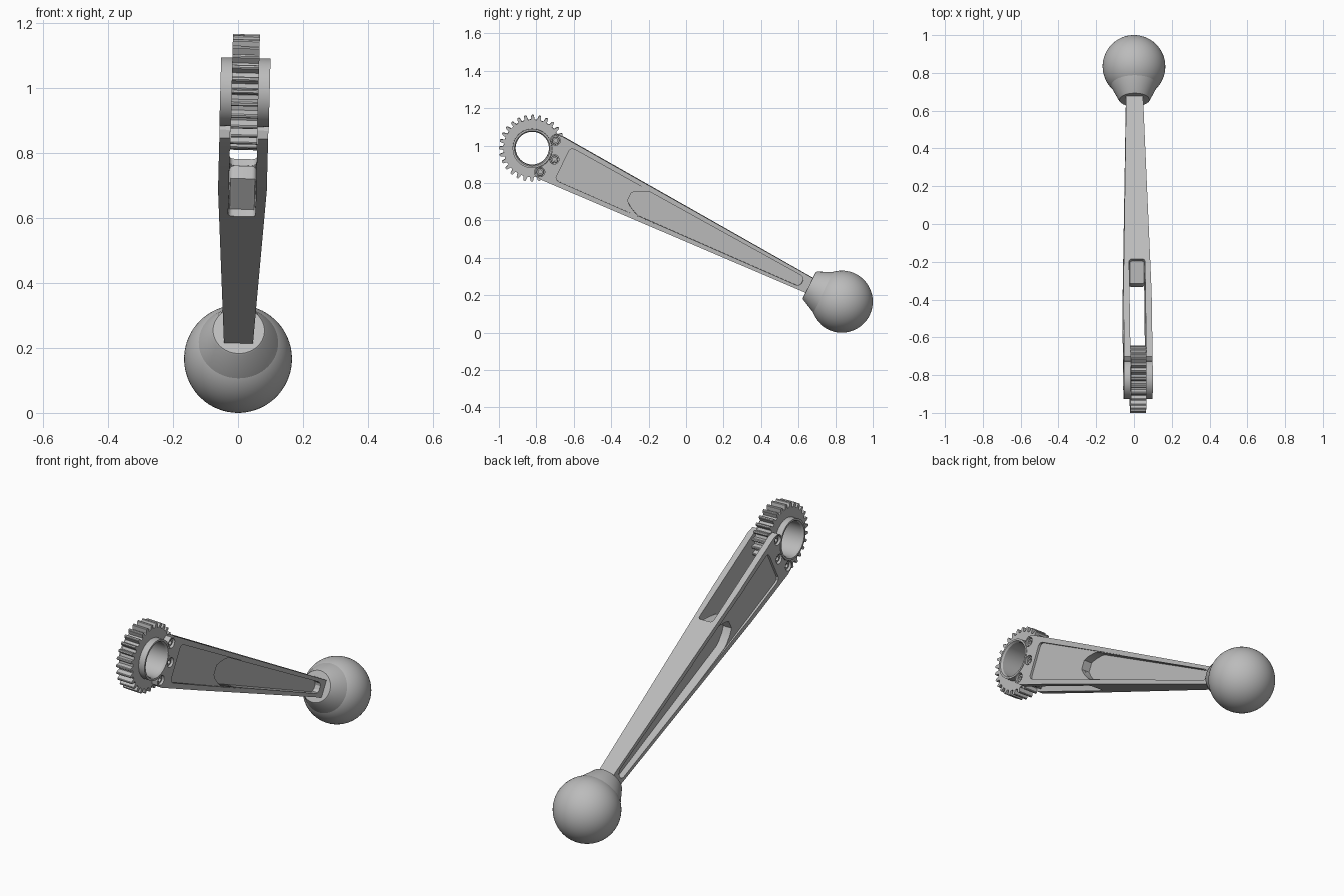
import bpy, bmesh, math
from mathutils import Matrix

cube = bpy.data.objects.get("Cube")
if cube:
    bpy.data.objects.remove(cube, do_unlink=True)

grey = bpy.data.materials.new("plain grey")
grey.use_nodes = True
grey.diffuse_color = (0.5, 0.5, 0.5, 1)
grey.node_tree.nodes["Principled BSDF"].inputs["Base Color"].default_value = (0.5, 0.5, 0.5, 1)

# Working frame: origin at gear centre, y along the arm to the knob, z across it
LENGTH = 1.848
FRAME = (Matrix.Translation((0, 0.834, 0.166)) @ Matrix.Rotation(0.026, 4, 'Y')
         @ Matrix.Rotation(math.radians(-26.37), 4, 'X') @ Matrix.Translation((0, -LENGTH, 0)))


def finish(name, bm):
    bmesh.ops.recalc_face_normals(bm, faces=bm.faces)
    mesh = bpy.data.meshes.new(name)
    bm.to_mesh(mesh)
    bm.free()
    mesh.materials.append(grey)
    ob = bpy.data.objects.new(name, mesh)
    bpy.context.collection.objects.link(ob)
    return ob


def prism(name, outline, x0, x1, round_edges=None, radius=0.015):
    """Extrude a side outline between two x positions."""
    bm = bmesh.new()
    rings = [[bm.verts.new((x, u, v)) for u, v in outline] for x in (x0, x1)]
    bm.faces.new(rings[0])
    bm.faces.new(rings[1])
    n = len(outline)
    for i in range(n):
        j = (i + 1) % n
        bm.faces.new((rings[0][i], rings[0][j], rings[1][j], rings[1][i]))
    if round_edges:
        edges = [e for e in bm.edges if round_edges(e)]
        bmesh.ops.bevel(bm, geom=edges, offset=radius, segments=4, profile=0.5, affect='EDGES')
    return finish(name, bm)


def circle(u, v, r, n=48):
    return [(u + r * math.cos(2 * math.pi * i / n), v + r * math.sin(2 * math.pi * i / n))
            for i in range(n)]


def mirrored(half):
    """Complete an upper half outline with its reflection below the arm axis."""
    return half + [(u, -v) for u, v in reversed(half)]


def lathe(name, profile, axis, n=64, closed=False):
    """Revolve (distance along axis, radius) points about the x or y axis."""
    bm = bmesh.new()
    rows = []
    for t, r in profile:
        row = []
        for i in range(1 if r == 0 else n):
            a = 2 * math.pi * i / n
            p, q = r * math.cos(a), r * math.sin(a)
            row.append(bm.verts.new((t, p, q) if axis == 'X' else (p, t, q)))
        rows.append(row)
    for a, b in zip(rows, rows[1:] + (rows[:1] if closed else [])):
        for i in range(n):
            j = (i + 1) % n
            quad = [a[i % len(a)], a[j % len(a)], b[j % len(b)], b[i % len(b)]]
            bm.faces.new(list(dict.fromkeys(quad)))
    return finish(name, bm)


def carve(ob, cutters):
    for c in cutters:
        c.hide_render = True
        mod = ob.modifiers.new("cut", 'BOOLEAN')
        mod.operation = 'DIFFERENCE'
        mod.solver = 'EXACT'
        mod.object = c
        bpy.context.view_layer.objects.active = ob
        bpy.ops.object.modifier_apply(modifier=mod.name)
        bpy.data.objects.remove(c, do_unlink=True)


# Arm: a tapering bar, parallel near the gear and narrowing toward the knob
def arm_half_width(u):
    return 0.075 - 0.03 * max(0, u - 0.456) / 1.18


bm = bmesh.new()
sections = [(0.062, 0.1), (0.075, 0.122), (0.115, 0.129), (0.456, 0.110), (1.7, 0.041)]
rows = []
for u, h in sections:
    w = arm_half_width(u)
    rows.append([bm.verts.new((x, u, v)) for x, v in ((-w, -h), (w, -h), (w, h), (-w, h))])
bm.faces.new(rows[0])
bm.faces.new(rows[-1])
for a, b in zip(rows, rows[1:]):
    for i in range(4):
        j = (i + 1) % 4
        bm.faces.new((a[i], a[j], b[j], b[i]))
arm = finish("arm", bm)

# Fork slot with an inward pointing end
slot = mirrored([(-0.2, 0.2), (0.672, 0.2), (0.66, 0.075), (0.555, 0.022)])
cutters = [prism("slot_cutter", slot, -0.042, 0.042,
                 lambda e: all(v.co.y > 0.5 for v in e.verts)
                 and abs(e.verts[0].co.x - e.verts[1].co.x) < 0.01),
           prism("hub_cutter", circle(0, 0, 0.107, 64), -0.2, 0.2)]

# Side pockets: a shallow one, then a deep one leaving a thin web
shallow = mirrored([(0.182, 0.06), (0.182, 0.08), (0.19, 0.092), (0.205, 0.096),
                    (1.59, 0.031), (1.605, 0.025), (1.613, 0.01)])
deep = mirrored([(0.58, 0.024), (0.605, 0.044), (0.645, 0.064), (0.67, 0.071),
                 (1.585, 0.029), (1.60, 0.024), (1.609, 0.01)])
for s in (-1, 1):
    cutters.append(prism("pocket_cutter", shallow, s * 0.063, s * 0.2))
    cutters.append(prism("web_cutter", deep, s * 0.015, s * 0.21))
    for k in (-45, 0, 45):
        u, v = 0.132 * math.cos(math.radians(k)), 0.132 * math.sin(math.radians(k))
        cutters.append(prism("bolt_cutter", circle(u, v, 0.025, 24), s * 0.05, s * 0.2))
carve(arm, cutters)
parts = [arm]

# Bolt heads sunk in the fork
for s, side in ((1, "left"), (-1, "right")):
    for k in (-45, 0, 45):
        u, v = 0.132 * math.cos(math.radians(k)), 0.132 * math.sin(math.radians(k))
        head = lathe(side + "_bolt", [(s * x, r) for x, r in
                     ((0.045, 0.02), (0.064, 0.02), (0.066, 0.018), (0.066, 0.01), (0.05, 0.01), (0.05, 0))],
                     'X', 24)
        head.data.transform(Matrix.Translation((0, u, v)))
        parts.append(head)

# Gear ring and its bored hub
TEETH = 28
outline = []
for i in range(TEETH):
    for f, r in ((-0.3, 0.154), (-0.17, 0.175), (-0.08, 0.178), (0.08, 0.178), (0.17, 0.175), (0.3, 0.154)):
        a = 2 * math.pi * (i + f) / TEETH
        outline.append((r * math.cos(a), r * math.sin(a)))
gear = prism("gear", outline, -0.0415, 0.0415)
carve(gear, [prism("bore_cutter", circle(0, 0, 0.098, 64), -0.2, 0.2)])
hub = lathe("gear_hub", [(-0.076, 0.095), (-0.076, 0.105), (0.076, 0.105), (0.076, 0.095),
                         (0.066, 0.089), (-0.066, 0.089)], 'X', closed=True)
parts += [gear, hub]

# Round knob with a conical collar
R = 0.166
ball = [(LENGTH - R * math.cos(math.pi * i / 32), R * math.sin(math.pi * i / 32)) for i in range(33)]
ball[0], ball[-1] = (LENGTH - R, 0), (LENGTH + R, 0)
parts.append(lathe("knob", ball, 'Y'))
parts.append(lathe("collar", [(LENGTH + t, r) for t, r in
             ((-0.197, 0), (-0.197, 0.079), (-0.193, 0.083), (-0.10, 0.128), (-0.093, 0.131),
              (-0.085, 0.128), (-0.08, 0))], 'Y'))

# Stand everything in place and shade
for ob in parts:
    ob.data.transform(FRAME)
    bpy.ops.object.select_all(action='DESELECT')
    ob.select_set(True)
    bpy.context.view_layer.objects.active = ob
    bpy.ops.object.shade_smooth_by_angle(angle=math.radians(30))
